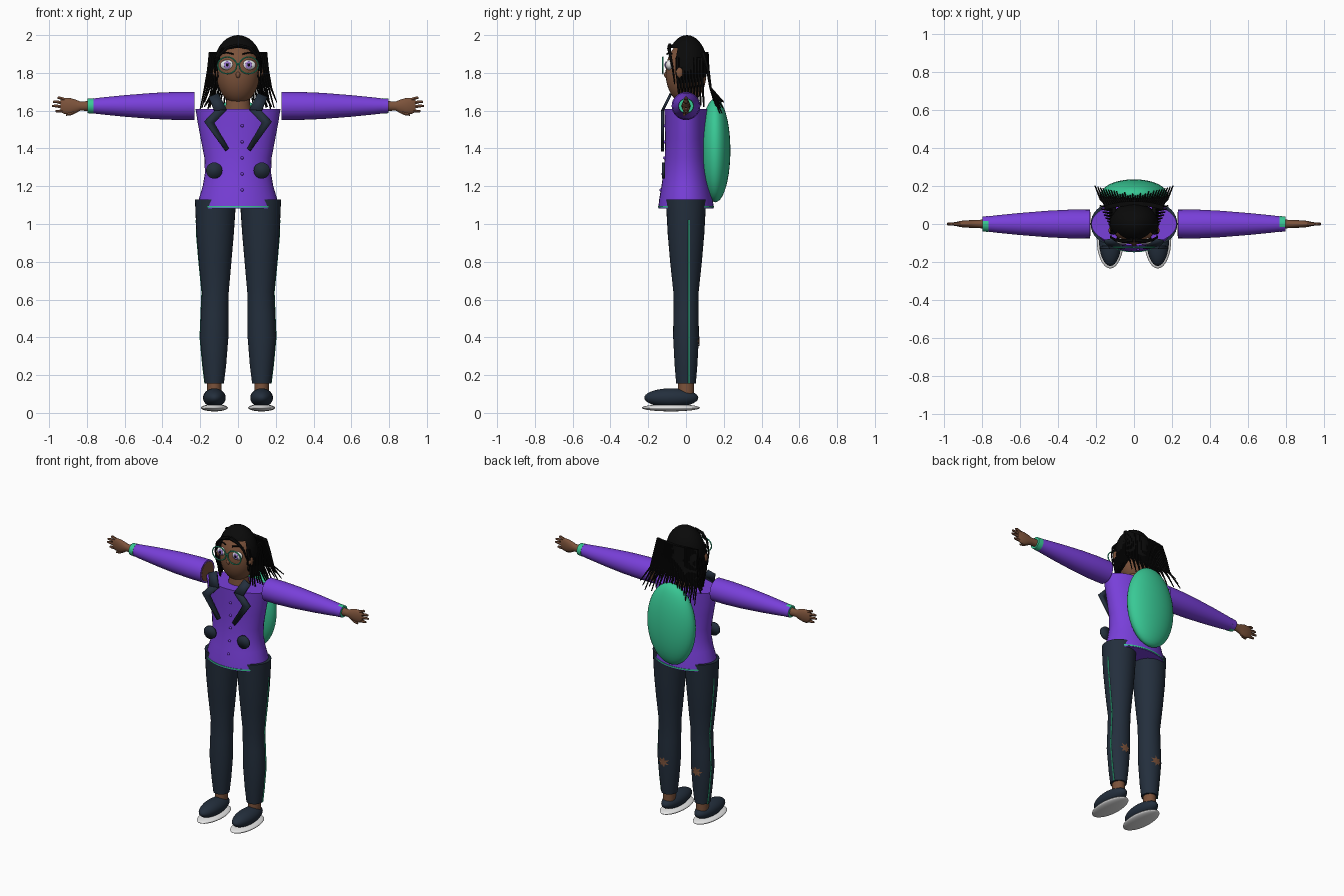
import bpy, bmesh, math
from mathutils import Matrix, Vector

cube = bpy.data.objects.get("Cube")
if cube:
    bpy.data.objects.remove(cube)


def material(name, rgb):
    m = bpy.data.materials.new(name)
    m.use_nodes = True
    m.diffuse_color = (*rgb, 1)
    m.node_tree.nodes["Principled BSDF"].inputs["Base Color"].default_value = (*rgb, 1)
    return m


PURPLE = material("purple cloth", (0.19, 0.05, 0.7))
NAVY = material("navy cloth", (0.017, 0.028, 0.046))
GREEN = material("mint green", (0.04, 0.58, 0.3))
SKIN = material("brown skin", (0.2, 0.085, 0.043))
BLACK = material("black hair", (0.003, 0.003, 0.003))
WHITE = material("white", (0.8, 0.8, 0.8))
LILAC = material("lilac iris", (0.35, 0.2, 0.65))


def finish(name, bm, *mats):
    bmesh.ops.recalc_face_normals(bm, faces=bm.faces)
    mesh = bpy.data.meshes.new(name)
    bm.to_mesh(mesh)
    bm.free()
    for m in mats:
        mesh.materials.append(m)
    mesh.shade_smooth()
    mesh.set_sharp_from_angle(angle=math.radians(40))
    ob = bpy.data.objects.new(name, mesh)
    bpy.context.collection.objects.link(ob)
    return ob


def ball(name, mat, centre, radii):
    bm = bmesh.new()
    bmesh.ops.create_uvsphere(bm, u_segments=32, v_segments=20, radius=1,
                              matrix=Matrix.Translation(centre) @ Matrix.Diagonal((*radii, 1)))
    return finish(name, bm, mat)


def add_loft(bm, rings, sides=32):
    """Skin elliptical rings, each given as centre, first axis, second axis."""
    loops = []
    for c, u, v in rings:
        loops.append([bm.verts.new(Vector(c) + Vector(u) * math.cos(2 * math.pi * i / sides)
                                   + Vector(v) * math.sin(2 * math.pi * i / sides))
                      for i in range(sides)])
    for a, b in zip(loops, loops[1:]):
        for i in range(sides):
            j = (i + 1) % sides
            bm.faces.new((a[i], a[j], b[j], b[i]))
    bm.faces.new(loops[0])
    bm.faces.new(loops[-1])


def upright(name, mat, rows):
    """Rows: centre x, centre y, z, x radius, y radius."""
    bm = bmesh.new()
    add_loft(bm, [((x, y, z), (rx, 0, 0), (0, ry, 0)) for x, y, z, rx, ry in rows])
    return finish(name, bm, mat)


def sideways(name, s, rows, *mats):
    """Rows: x, z, y radius, z radius."""
    bm = bmesh.new()
    add_loft(bm, [((s * x, 0, z), (0, ry, 0), (0, 0, rz)) for x, z, ry, rz in rows])
    return finish(name, bm, *mats)


def tubes(name, mat, paths, r0, r1, closed=False):
    """Tapered tubes along paths, gathered into one object."""
    cu = bpy.data.curves.new(name, "CURVE")
    cu.dimensions = "3D"
    cu.bevel_depth = 1
    cu.bevel_resolution = 1
    cu.use_fill_caps = True
    for path in paths:
        sp = cu.splines.new("POLY")
        sp.points.add(len(path) - 1)
        sp.use_cyclic_u = closed
        for i, p in enumerate(path):
            sp.points[i].co = (*p, 1)
            sp.points[i].radius = r0 + (r1 - r0) * i / (len(path) - 1)
    temp = bpy.data.objects.new(name + " path", cu)
    bm = bmesh.new()
    bpy.context.collection.objects.link(temp)
    dg = bpy.context.evaluated_depsgraph_get()
    bm.from_mesh(temp.evaluated_get(dg).to_mesh())
    bpy.data.objects.remove(temp)
    for f in bm.faces:
        f.material_index = 0
    return finish(name, bm, mat)


def plate(name, mat, points, thick):
    bm = bmesh.new()
    bm.faces.new([bm.verts.new(p) for p in points])
    ob = finish(name, bm, mat)
    sol = ob.modifiers.new("thickness", "SOLIDIFY")
    sol.thickness = thick
    sol.offset = 0
    return ob


# Jacket body, hem trim and neck
upright("jacket_body", PURPLE, [
    (0, 0, 1.082, .212, .147), (0, 0, 1.13, .208, .142), (0, 0, 1.2, .187, .13),
    (0, 0, 1.27, .175, .12), (0, 0, 1.35, .178, .112), (0, 0, 1.45, .197, .11),
    (0, 0, 1.54, .214, .113), (0, 0, 1.61, .225, .115)])
upright("hem_trim", GREEN, [(0, 0, 1.087, .213, .149), (0, 0, 1.096, .213, .149)])
upright("neck", SKIN, [(0, .01, 1.58, .075, .06), (0, .01, 1.63, .065, .055), (0, .01, 1.72, .055, .05)])
for i in range(5):
    ball(f"jacket_button_{i}", PURPLE, (.022, -.113 - .02 * max(0, i - 2) / 2, 1.52 - i * .085),
         (.008, .008, .008))

# Backpack
ball("backpack", GREEN, (0, .155, 1.39), (.175, .08, .275))

# Head and face
ball("head", SKIN, (0, 0, 1.8), (.115, .108, .165))
ball("nose", SKIN, (0, -.106, 1.79), (.012, .01, .016))
for s, side in ((1, "left"), (-1, "right")):
    x = s * .057
    ball(side + "_eye", WHITE, (x, -.088, 1.842), (.037, .02, .027))
    ball(side + "_iris", LILAC, (x, -.106, 1.842), (.018, .005, .02))
    ball(side + "_pupil", BLACK, (x, -.11, 1.842), (.008, .004, .009))
    ball(side + "_ear", SKIN, (s * .12, -.035, 1.8), (.014, .02, .03))
    tubes(side + "_eyebrow", BLACK, [[(s * .025, -.1, 1.9), (s * .06, -.09, 1.908), (s * .09, -.072, 1.9)]],
          .005, .003)
    ring = [(x + .05 * math.cos(t * math.pi / 16), -.122, 1.84 + .044 * math.sin(t * math.pi / 16))
            for t in range(32)]
    tubes(side + "_glasses_rim", GREEN, [ring], .004, .004, True)
tubes("glasses_bridge", GREEN, [[(-.01, -.122, 1.845), (0, -.124, 1.85), (.01, -.122, 1.845)]], .004, .004)

# Hair cap with the face opening cut along meridians
cap = ball("hair_cap", BLACK, (0, .005, 1.835), (.128, .108, .165))
bm = bmesh.new()
bm.from_mesh(cap.data)
opening = []
for f in bm.faces:
    c = f.calc_center_median()
    around = math.degrees(math.atan2(abs(c.x) / .128, (.005 - c.y) / .108))
    if c.z < 1.71 or (c.z < 1.925 and around < 57):
        opening.append(f)
bmesh.ops.delete(bm, geom=opening, context="FACES")
bm.to_mesh(cap.data)
bm.free()

# Hair strands: back curtain, sides and fringe
curtain = []
for i in range(30):
    t = i / 14.5 - 1
    tip = 1.585 + .03 * (i % 3)
    curtain.append([(t * .143, .108 - .02 * t * t, 1.908), (t * .155, .115, 1.82),
                    (t * .175, .13, 1.72), (t * .205, .165 + .035 * t * t, tip)])
tubes("hair_curtain", BLACK, curtain, .013, .003)
locks, fringe = [], []
for s in (1, -1):
    for i in range(9):
        y = -.045 + i * .016
        locks.append([(s * .105, y, 1.88), (s * .122, y, 1.8), (s * .122, y + .005, 1.72),
                      (s * (.115 + .008 * i), y + .012, 1.64 - .01 * (i % 3))])
    fringe.append([(s * .005, -.085, 1.945), (s * .06, -.09, 1.93), (s * .1, -.083, 1.89),
                   (s * .122, -.07, 1.82), (s * .12, -.06, 1.74)])
tubes("hair_side_locks", BLACK, locks, .012, .004)
tubes("hair_fringe", BLACK, fringe, .012, .003)

LEG = [(.125, .155, .05, .052), (.125, .25, .062, .06), (.126, .4, .075, .068), (.123, .52, .073, .067),
       (.12, .64, .071, .067), (.121, .8, .086, .084), (.121, .95, .099, .097), (.119, 1.13, .109, .107)]
for s, side in ((1, "left"), (-1, "right")):
    # Trousers, side stripe and torn calf patch
    upright(side + "_trouser_leg", NAVY, [(s * x, 0, z, rx, ry) for x, z, rx, ry in LEG])
    stripe = [(s * (x + rx - .001), .015, z) for x, z, rx, ry in LEG[:-1]]
    stripe.append((s * .22, .015, 1.02))
    tubes(side + "_trouser_stripe", GREEN, [stripe], .0045, .0045)
    bm = bmesh.new()

    def on_calf(dx, dz):
        return bm.verts.new((s * (.126 + dx), .004 + .067 * math.sqrt(1 - (dx / .074) ** 2), .38 + dz))
    middle = on_calf(0, 0)
    rim = []
    for i in range(14):
        r = 1 if i % 2 == 0 else .5
        a = i * math.pi / 7
        rim.append(on_calf(.044 * r * math.cos(a), .036 * r * math.sin(a)))
    for i in range(14):
        bm.faces.new((middle, rim[i], rim[(i + 1) % 14]))
    finish(side + "_torn_patch", bm, SKIN)

    # Ankle and shoe
    upright(side + "_ankle", SKIN, [(s * .125, 0, .09, .038, .042), (s * .125, 0, .165, .038, .042)])
    ball(side + "_shoe", NAVY, (s * .125, -.078, .08), (.06, .143, .05))
    ball(side + "_shoe_sole", WHITE, (s * .125, -.08, .027), (.071, .154, .019))

    # Sleeve, arm and cuff
    sideways(side + "_sleeve", s, [(.231, 1.625, .075, .075), (.33, 1.625, .076, .074), (.45, 1.625, .07, .069),
                                   (.6, 1.625, .058, .057), (.72, 1.625, .046, .045),
                                   (.795, 1.625, .037, .036)], PURPLE)
    sideways(side + "_upper_arm", s, [(.229, 1.625, .064, .064), (.4, 1.625, .06, .06)], SKIN)
    cuff = sideways(side + "_cuff", s, [(.765, 1.625, .042, .041), (.798, 1.625, .039, .038)], PURPLE, GREEN)
    for f in cuff.data.polygons:
        y = f.center.y
        f.material_index = int(y > -.012 if s > 0 else y < .012)

    # Hand
    sideways(side + "_palm", s, [(.79, 1.625, .024, .026), (.835, 1.624, .02, .024), (.86, 1.623, .02, .036),
                                 (.89, 1.623, .019, .044), (.92, 1.625, .015, .042),
                                 (.94, 1.627, .009, .034)], SKIN)
    tips = [(.955, 1.668), (.98, 1.647), (.985, 1.625), (.965, 1.597)]
    fingers = [[(s * .91, 0, 1.655 - i * .019), (s * (x * .6 + .372), 0, z), (s * x, 0, z)]
               for i, (x, z) in enumerate(tips)]
    fingers.append([(s * .855, 0, 1.6), (s * .885, -.008, 1.583), (s * .91, -.01, 1.578)])
    tubes(side + "_fingers", SKIN, fingers, .011, .006)

    # Collar, lapel and pocket
    def front(points):
        return [(s * x, -.125 + max(0, z - 1.6) * .5, z) for x, z in points]
    plate(side + "_collar", NAVY, front([(.105, 1.69), (.155, 1.67), (.125, 1.6), (.06, 1.605)]), .015)
    plate(side + "_lapel", NAVY, front([(.06, 1.605), (.125, 1.6), (.18, 1.542), (.066, 1.385),
                                        (.048, 1.4), (.125, 1.535)]), .015)
    disc = [(s * .126 + .043 * math.cos(i * math.pi / 12), -.12, 1.283 + .043 * math.sin(i * math.pi / 12))
            for i in range(24)]
    plate(side + "_pocket", NAVY, disc, .015)
